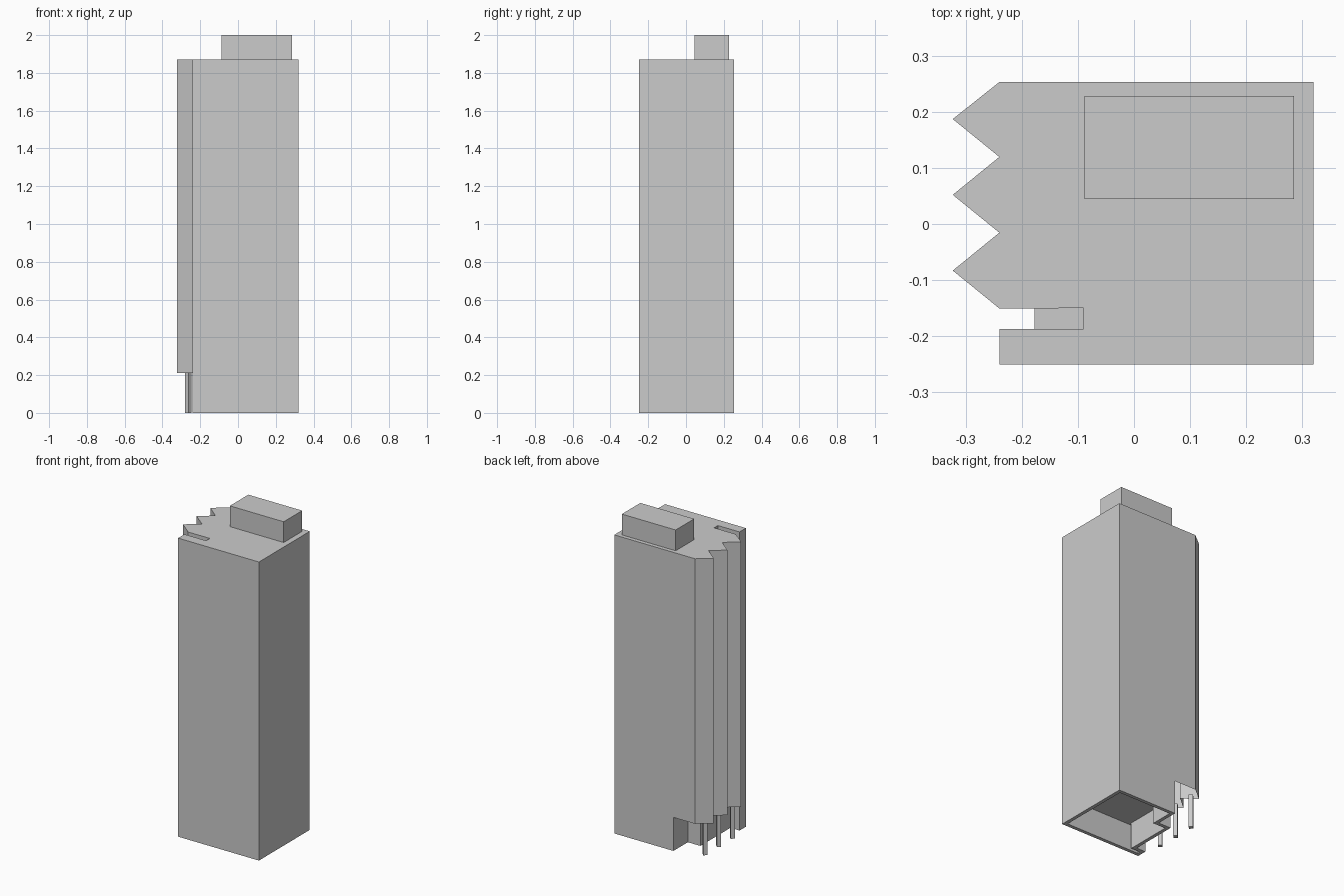
import bpy
import bmesh

cube = bpy.data.objects.get("Cube")
if cube:
    bpy.data.objects.remove(cube, do_unlink=True)

grey = bpy.data.materials.new("light_grey")
grey.use_nodes = True
colour = (0.6, 0.6, 0.6, 1)
grey.diffuse_color = colour
grey.node_tree.nodes["Principled BSDF"].inputs["Base Color"].default_value = colour

RECESS_TOP, ROOF, TOP = 0.21, 1.87, 2.0


def finish(name, bm):
    mesh = bpy.data.meshes.new(name)
    bm.to_mesh(mesh)
    bm.free()
    mesh.materials.append(grey)
    obj = bpy.data.objects.new(name, mesh)
    bpy.context.collection.objects.link(obj)
    return obj


def prism(outline, bottom, top):
    """Extrude a counter-clockwise outline; returns the bmesh and its base face."""
    bm = bmesh.new()
    face = bm.faces.new([bm.verts.new((x, y, bottom)) for x, y in outline])
    result = bmesh.ops.extrude_face_region(bm, geom=[face], use_keep_orig=True)
    for item in result["geom"]:
        if isinstance(item, bmesh.types.BMVert):
            item.co.z = top
    bmesh.ops.recalc_face_normals(bm, faces=bm.faces[:])
    return bm, min(bm.faces, key=lambda f: f.calc_center_median().z)


# Tower shell with a pleated side and a slot, open underneath
peaks = [0.187, 0.052, -0.083]
outline = [(0.32, -0.25), (0.32, 0.253), (-0.24, 0.253)]
for y in peaks:
    outline += [(-0.323, y), (-0.24, y - 0.0675)]
outline += [(-0.09, -0.15), (-0.09, -0.187), (-0.24, -0.187), (-0.24, -0.25)]
bm, base = prism(outline, RECESS_TOP, ROOF)
bmesh.ops.delete(bm, geom=[base], context="FACES_ONLY")
finish("tower", bm)

# Recessed ground floor, hollow underneath
outline = [(0.32, -0.25), (0.32, 0.253), (-0.09, 0.253), (-0.09, 0.11),
           (-0.177, 0.11), (-0.177, -0.187), (-0.24, -0.187), (-0.24, -0.25)]
bm, base = prism(outline, 0, RECESS_TOP)
bmesh.ops.inset_individual(bm, faces=[base], thickness=0.022, use_even_offset=True)
result = bmesh.ops.extrude_discrete_faces(bm, faces=[base])
for vert in result["faces"][0].verts:
    vert.co.z = 0.165
finish("ground_floor", bm)

# Diamond-section columns under the pleats
for number, y in enumerate(peaks, 1):
    x, r = -0.263, 0.0175
    bm, base = prism([(x + r, y), (x, y + r), (x - r, y), (x, y - r)], 0, RECESS_TOP)
    finish(f"column_{number}", bm)

# Plant room on the roof
bm, base = prism([(-0.088, 0.045), (0.285, 0.045), (0.285, 0.228), (-0.088, 0.228)],
                 ROOF, TOP)
finish("roof_plant_room", bm)
